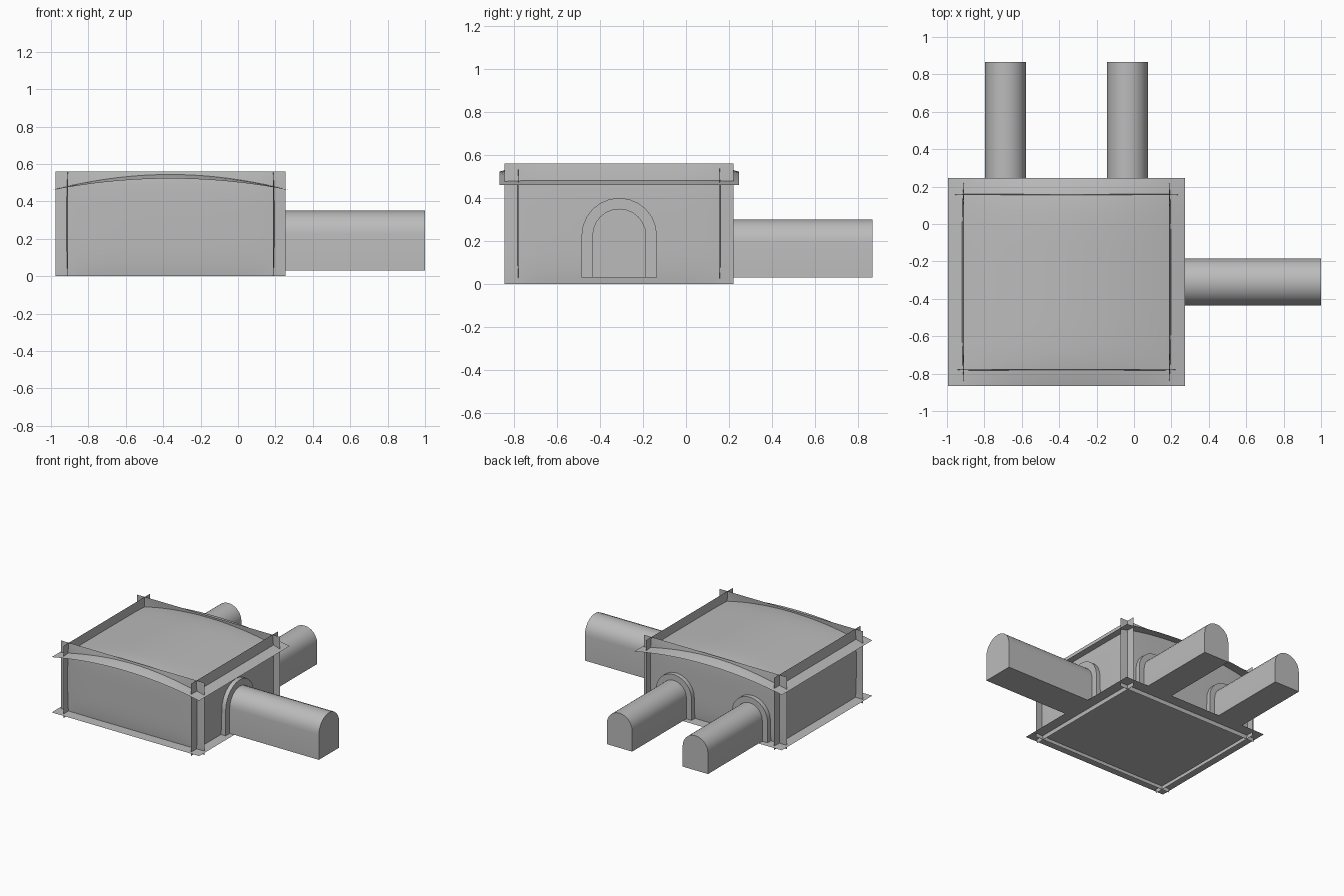
import bpy, bmesh, math

if "Cube" in bpy.data.objects:
    bpy.data.objects.remove(bpy.data.objects["Cube"], do_unlink=True)

stone = bpy.data.materials.new("stone_grey")
stone.use_nodes = True
GREY = (0.5, 0.5, 0.5, 1)
stone.diffuse_color = GREY
stone.node_tree.nodes["Principled BSDF"].inputs["Base Color"].default_value = GREY

# Room dimensions
CX, CY = -0.361, -0.311
HALF_X, HALF_Y = 0.634, 0.556      # floor and ceiling half size
WALL_X, WALL_Y = 0.549, 0.466      # wall plane offsets
SPAN_X, SPAN_Y = 0.615, 0.532      # wall half lengths
WALL_TOP, FLOOR_Z = 0.56, 0.03


def finish(name, bm, angle=35):
    bmesh.ops.remove_doubles(bm, verts=bm.verts, dist=1e-5)
    bmesh.ops.recalc_face_normals(bm, faces=bm.faces)
    mesh = bpy.data.meshes.new(name)
    bm.to_mesh(mesh)
    bm.free()
    mesh.materials.append(stone)
    obj = bpy.data.objects.new(name, mesh)
    bpy.context.collection.objects.link(obj)
    bpy.ops.object.select_all(action='DESELECT')
    obj.select_set(True)
    bpy.context.view_layer.objects.active = obj
    bpy.ops.object.shade_smooth_by_angle(angle=math.radians(angle))
    return obj


def sheet(name, place, n=20):
    """Thin sheet; place maps u, v in -1..1 to a point."""
    bm = bmesh.new()
    bmesh.ops.create_grid(bm, x_segments=n, y_segments=n, size=1)
    for v in bm.verts:
        v.co = place(v.co.x, v.co.y)
    return finish(name, bm)


# Floor and vaulted ceiling
sheet("floor", lambda u, v: (CX + u * HALF_X, CY + v * HALF_Y, FLOOR_Z), 1)
sheet("vaulted_ceiling", lambda u, v: (
    CX + u * HALF_X, CY + v * HALF_Y,
    0.46 + (1 - u * u) * (0.062 + 0.035 * (1 - v ** 6))))


# Crossing walls, bowed slightly outward
def bow(u, v):
    return 0.012 * (1 - u ** 6) * (1 - v ** 4)


for side, x_name, y_name in ((-1, "right_wall", "front_wall"), (1, "left_wall", "back_wall")):
    sheet(x_name, lambda u, v: (CX + side * (WALL_X + bow(u, v)),
                                CY + u * SPAN_Y, (v + 1) / 2 * WALL_TOP))
    sheet(y_name, lambda u, v: (CX + u * SPAN_X,
                                CY + side * (WALL_Y + bow(u, v)), (v + 1) / 2 * WALL_TOP))


def arch(radius, spring, steps=12):
    """Arch outline as (across, height) points."""
    curve = [(radius * math.cos(math.pi * i / steps),
              spring + radius * math.sin(math.pi * i / steps)) for i in range(steps + 1)]
    return [(radius, FLOOR_Z)] + curve + [(-radius, FLOOR_Z)]


def passage(name, centre, start, end, radius, rim, spring, along_x):
    def point(bm, across, height, depth):
        xy = (depth, centre + across) if along_x else (centre + across, depth)
        return bm.verts.new((*xy, height))

    # Closed tunnel
    bm = bmesh.new()
    near, far = ([point(bm, a, h, d) for a, h in arch(radius, spring)] for d in (start, end))
    count = len(near)
    for i in range(count):
        j = (i + 1) % count
        bm.faces.new((near[i], near[j], far[j], far[i]))
    bm.faces.new(far)
    finish(name + "_tunnel", bm)

    # Raised arch frame around the opening
    bm = bmesh.new()
    front = start + 0.045
    rings = [[point(bm, a, h, d) for a, h in arch(r, spring)]
             for r, d in ((radius + rim, start), (radius + rim, front), (radius, front))]
    for a, b in zip(rings, rings[1:]):
        for i in range(count - 1):
            bm.faces.new((a[i], a[i + 1], b[i + 1], b[i]))
    finish(name + "_arch_frame", bm)


# Passages: one at the left side, two at the back
passage("left_side", -0.31, CX + WALL_X, 1.0, 0.125, 0.05, 0.225, True)
passage("back_right", -0.687, CY + WALL_Y, 0.867, 0.109, 0.045, 0.191, False)
passage("back_left", -0.035, CY + WALL_Y, 0.867, 0.109, 0.045, 0.191, False)
